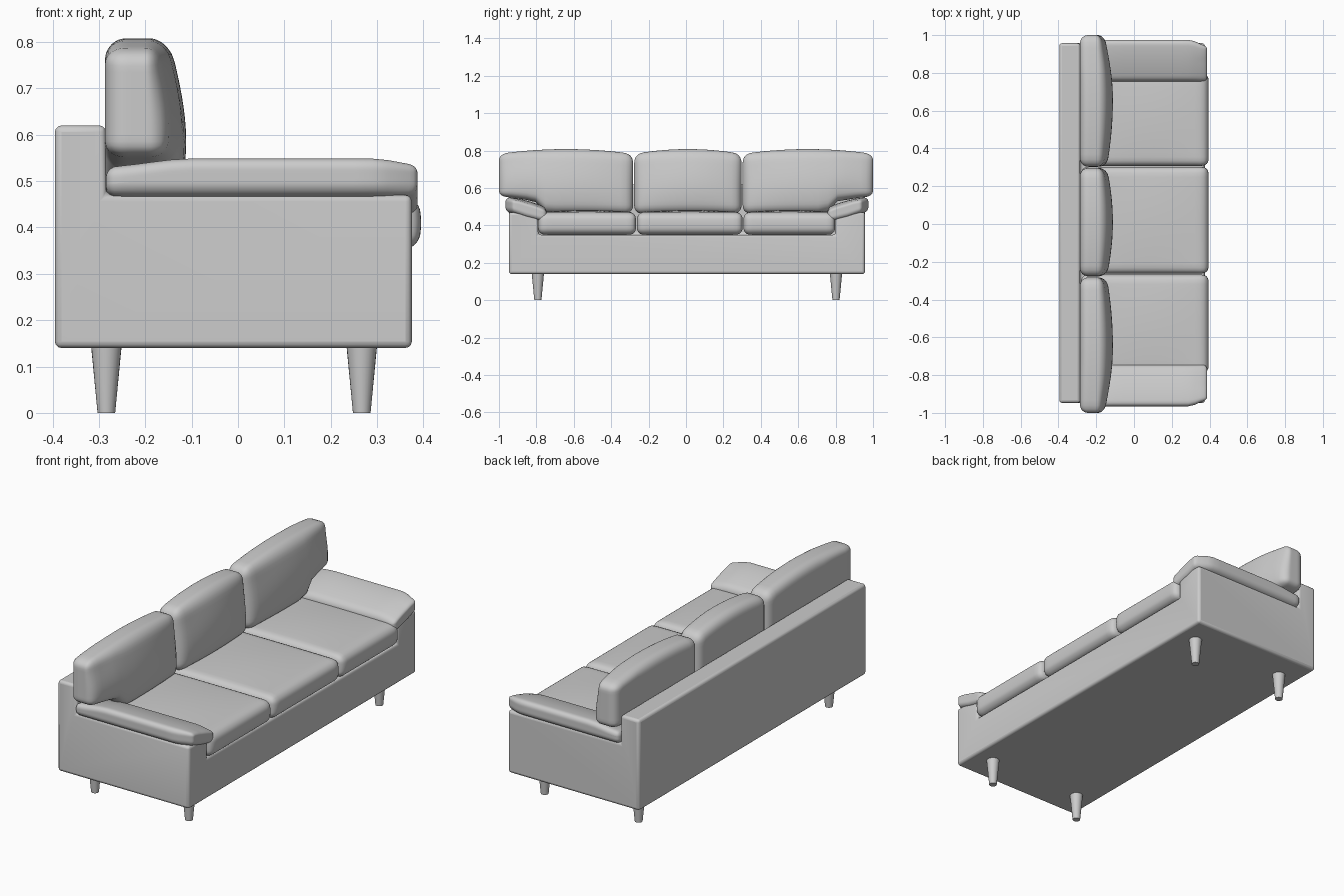
import bpy, bmesh, math
from mathutils import Vector

if "Cube" in bpy.data.objects:
    bpy.data.objects.remove(bpy.data.objects["Cube"])


def finish(name, bm, angle=40):
    bmesh.ops.recalc_face_normals(bm, faces=bm.faces[:])
    me = bpy.data.meshes.new(name)
    bm.to_mesh(me)
    bm.free()
    ob = bpy.data.objects.new(name, me)
    bpy.context.collection.objects.link(ob)
    bpy.ops.object.select_all(action='DESELECT')
    ob.select_set(True)
    bpy.context.view_layer.objects.active = ob
    bpy.ops.object.shade_smooth_by_angle(angle=math.radians(angle))
    return ob


def prism(name, yz, x0, x1):
    """Extrude a y-z profile along x."""
    bm = bmesh.new()
    f = bm.faces.new([bm.verts.new((x0, y, z)) for y, z in yz])
    ext = bmesh.ops.extrude_face_region(bm, geom=[f])['geom']
    bmesh.ops.translate(bm, vec=(x1 - x0, 0, 0),
                        verts=[v for v in ext if isinstance(v, bmesh.types.BMVert)])
    return finish(name, bm, 30)


def cushion(name, lo, hi, r, warp):
    """Rounded box; warp gets position and normalised (-1..1) coordinates."""
    lo, hi = Vector(lo), Vector(hi)
    mid, half = (lo + hi) / 2, (hi - lo) / 2
    bm = bmesh.new()
    bmesh.ops.create_cube(bm, size=2)
    bmesh.ops.subdivide_edges(bm, edges=bm.edges[:], cuts=19, use_grid_fill=True)
    for v in bm.verts:
        p = Vector([h * math.sin(c * math.pi / 2) for c, h in zip(v.co, half)])
        core = Vector([max(r - h, min(h - r, c)) for c, h in zip(p, half)])
        d = p - core
        if d.length > 1e-6:
            p = core + d.normalized() * r
        n = Vector([c / h for c, h in zip(p, half)])
        v.co = warp(p + mid, n)
    return finish(name, bm, 60)


def smoothstep(a, b, t):
    t = max(0, min(1, (t - a) / (b - a)))
    return t * t * (3 - 2 * t)


# upholstered frame: one block with the seat well and arm tops cut away
body = prism("sofa_frame", [(-.947, .14), (.957, .14), (.957, .62), (-.947, .62)], -.395, .375)
well = prism("well_cutter", [(-.79, .35), (.80, .35), (.80, .47), (2, .47),
                             (2, 1), (-2, 1), (-2, .47), (-.79, .47)], -.285, 1)
well.hide_render = True
well.hide_viewport = True
cut = body.modifiers.new("cut", 'BOOLEAN')
cut.operation = 'DIFFERENCE'
cut.solver = 'EXACT'
cut.object = well
bev = body.modifiers.new("bevel", 'BEVEL')
bev.width, bev.segments = .014, 3
bev.limit_method = 'ANGLE'

# tapered legs
for nx, x in (("back", -.284), ("front", .267)):
    for ny, y in (("left", -.792), ("right", .802)):
        bm = bmesh.new()
        bmesh.ops.create_cone(bm, cap_ends=True, segments=24,
                              radius1=.019, radius2=.033, depth=.145)
        bmesh.ops.translate(bm, vec=(x, y, .0725), verts=bm.verts[:])
        finish(f"{nx}_{ny}_leg", bm)


# seat cushions: slightly domed, front pushed out
def seat_warp(p, n):
    p.z += .012 * max(0, n.z) * (1 - n.x ** 2) * (1 - n.y ** 2)
    p.x += .010 * max(0, n.x) * (1 - n.z ** 2)
    return p


for side, y0, y1 in (("left", -.79, -.268), ("middle", -.262, .302), ("right", .308, .797)):
    cushion(f"{side}_seat_cushion", (-.28, y0, .35), (.385, y1, .47), .035, seat_warp)


# back cushions: arched top, bulged front, outer ends stepped over the arm pads
def back_warp(p, n):
    end = smoothstep(.74, .82, abs(p.y)) * .07 + smoothstep(.8, .98, abs(p.y)) * .02
    k = (p.z - .462) / (.785 - .462)
    low = .462 + end
    high = .782 + .026 * (1 - n.y ** 2)
    front = max(0, n.x)
    p.x += front * (.035 * (1 - n.y ** 2) * (1 - n.z ** 2 * .6) - .02 * smoothstep(.2, 1, k)
                    - .012 * smoothstep(.7, 1, abs(p.y)))
    p.z = low + k * (high - low)
    return p


for side, y0, y1 in (("left", -1, -.283), ("middle", -.277, .297), ("right", .303, 1)):
    cushion(f"{side}_back_cushion", (-.287, y0, .462), (-.143, y1, .785), .045, back_warp)

# arm pads: draped down toward the seat, outer front corner trimmed
for side, s in (("left", -1), ("right", 1)):
    def pad_warp(p, n, s=s):
        t = max(0, min(1, (1 - s * n.y) / 2))
        tip = smoothstep(.29, .385, p.x)
        p.z -= .055 * (t if n.z < 0 else t ** 1.7)
        p.z -= .017 * smoothstep(-.1, -.285, p.x) * (n.z > 0)
        p.z -= .012 * tip * max(0, n.z)
        p.y -= s * .03 * tip * max(0, s * n.y)
        return p
    y0, y1 = sorted((s * .75 + .005, s * .97 + .005))
    cushion(f"{side}_arm_pad", (-.285, y0, .473), (.387, y1, .55), .025, pad_warp)
